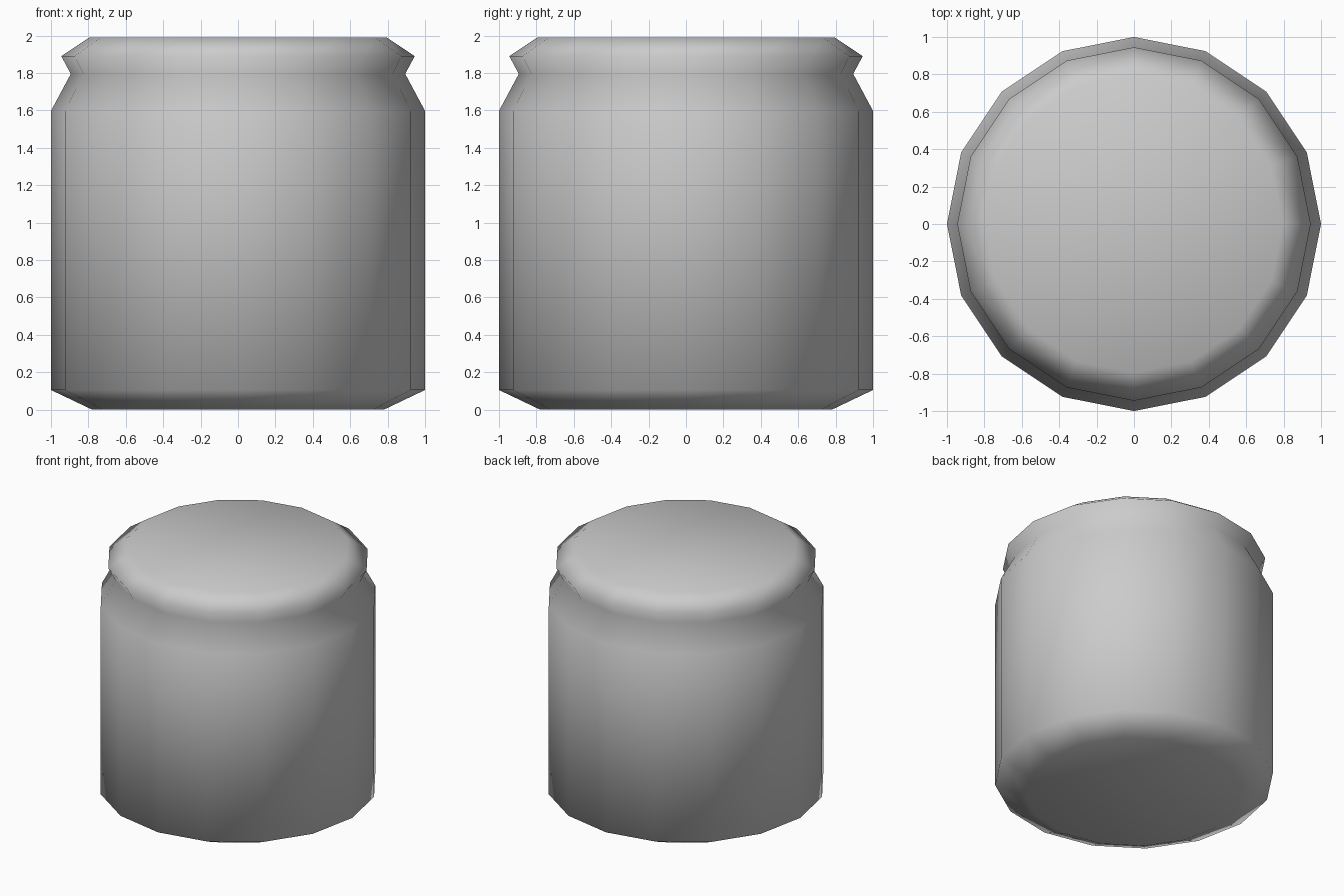
import bpy, bmesh
from math import cos, sin, pi

if "Cube" in bpy.data.objects:
    bpy.data.objects.remove(bpy.data.objects["Cube"])

SIDES = 16
# Jar outline from base to lid: (radius, height)
PROFILE = [(0.78, 0.0), (1.0, 0.105), (1.0, 1.597),
           (0.894, 1.795), (0.945, 1.89), (0.795, 1.99)]

bm = bmesh.new()
rings = [[bm.verts.new((r * cos(2 * pi * i / SIDES), r * sin(2 * pi * i / SIDES), z))
          for i in range(SIDES)] for r, z in PROFILE]

# Side walls, neck groove and lid rim
for low, high in zip(rings, rings[1:]):
    for i in range(SIDES):
        j = (i + 1) % SIDES
        bm.faces.new((low[i], low[j], high[j], high[i]))

# Base and lid top
bm.faces.new(rings[0][::-1])
bm.faces.new(rings[-1])

for f in bm.faces:
    f.smooth = True

mesh = bpy.data.meshes.new("jar")
bm.to_mesh(mesh)
bm.free()
jar = bpy.data.objects.new("jar", mesh)
bpy.context.collection.objects.link(jar)
